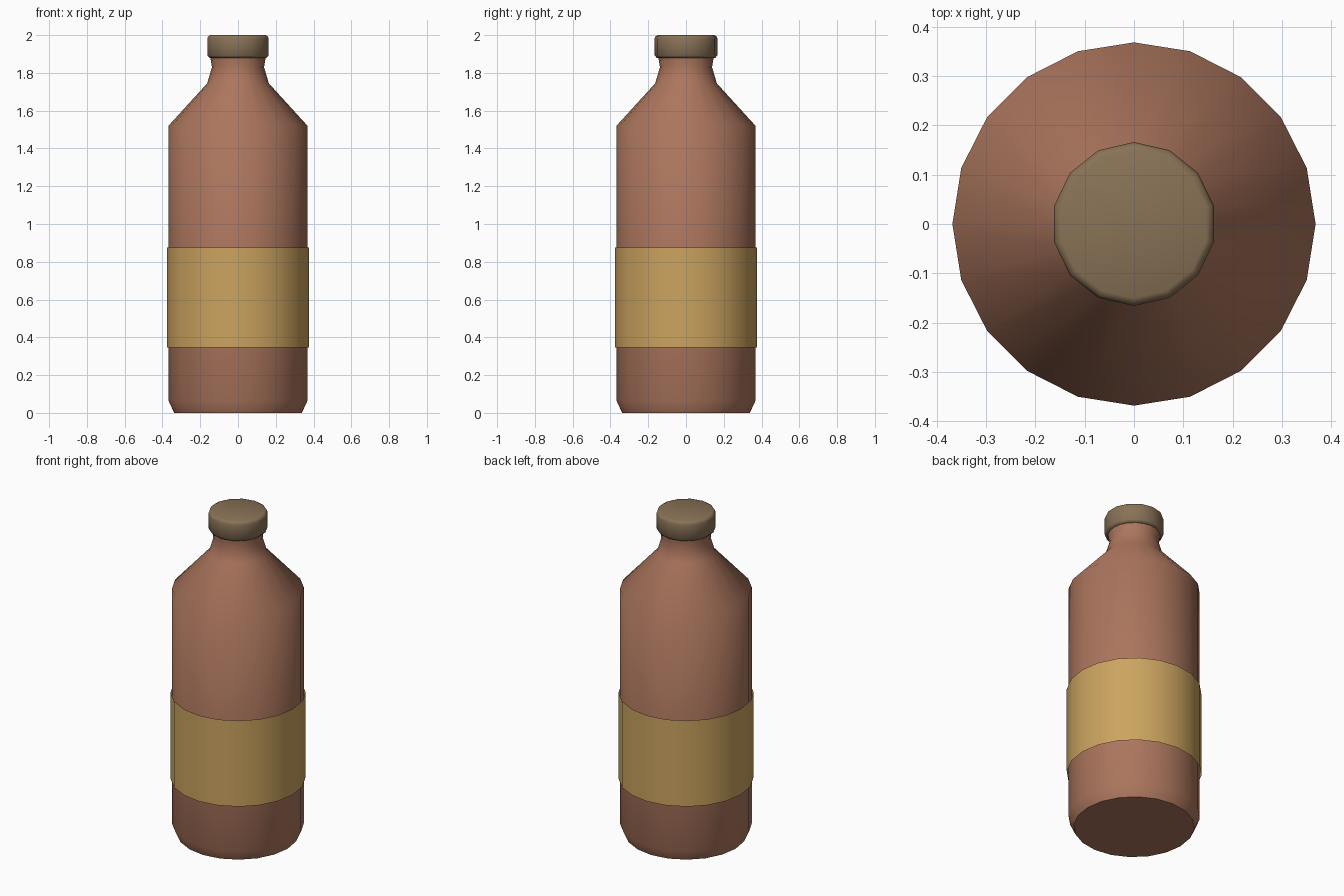
import bpy, bmesh, math

if "Cube" in bpy.data.objects:
    bpy.data.objects.remove(bpy.data.objects["Cube"])


def material(name, colour):
    m = bpy.data.materials.new(name)
    m.diffuse_color = (*colour, 1.0)
    m.use_nodes = True
    m.node_tree.nodes["Principled BSDF"].inputs["Base Color"].default_value = m.diffuse_color
    return m


def lathe(name, profile, sides, mat, capped=True):
    """Revolve (radius, height) pairs around z, starting from a corner on +y."""
    bm = bmesh.new()
    rings = []
    for r, z in profile:
        ring = []
        for i in range(sides):
            a = math.pi / 2 + 2 * math.pi * i / sides
            ring.append(bm.verts.new((r * math.cos(a), r * math.sin(a), z)))
        rings.append(ring)
    for low, high in zip(rings, rings[1:]):
        for i in range(sides):
            j = (i + 1) % sides
            bm.faces.new((low[i], low[j], high[j], high[i]))
    if capped:
        bm.faces.new(rings[0][::-1])
        bm.faces.new(rings[-1])
    mesh = bpy.data.meshes.new(name)
    bm.to_mesh(mesh)
    bm.free()
    mesh.materials.append(mat)
    obj = bpy.data.objects.new(name, mesh)
    bpy.context.collection.objects.link(obj)
    bpy.ops.object.select_all(action='DESELECT')
    obj.select_set(True)
    bpy.context.view_layer.objects.active = obj
    bpy.ops.object.shade_smooth_by_angle(angle=math.radians(55))
    return obj


clay = material("clay_brown", (0.41, 0.18, 0.11))
gold = material("label_gold", (0.60, 0.37, 0.115))
khaki = material("cap_khaki", (0.25, 0.17, 0.094))

# Bottle body with chamfered foot, sloping shoulder and flared neck
lathe("bottle_body", [(0.338, 0), (0.368, 0.065), (0.368, 1.52),
                      (0.163, 1.745), (0.138, 1.83), (0.148, 1.89)], 20, clay)

# Open paper band wrapped around the body
lathe("label_band", [(0.377, 0.345), (0.377, 0.875)], 20, gold, capped=False)

# Cap with softened rims
lathe("bottle_cap", [(0.155, 1.88), (0.166, 1.892), (0.166, 1.982),
                     (0.161, 1.995), (0.150, 2.0)], 14, khaki)
